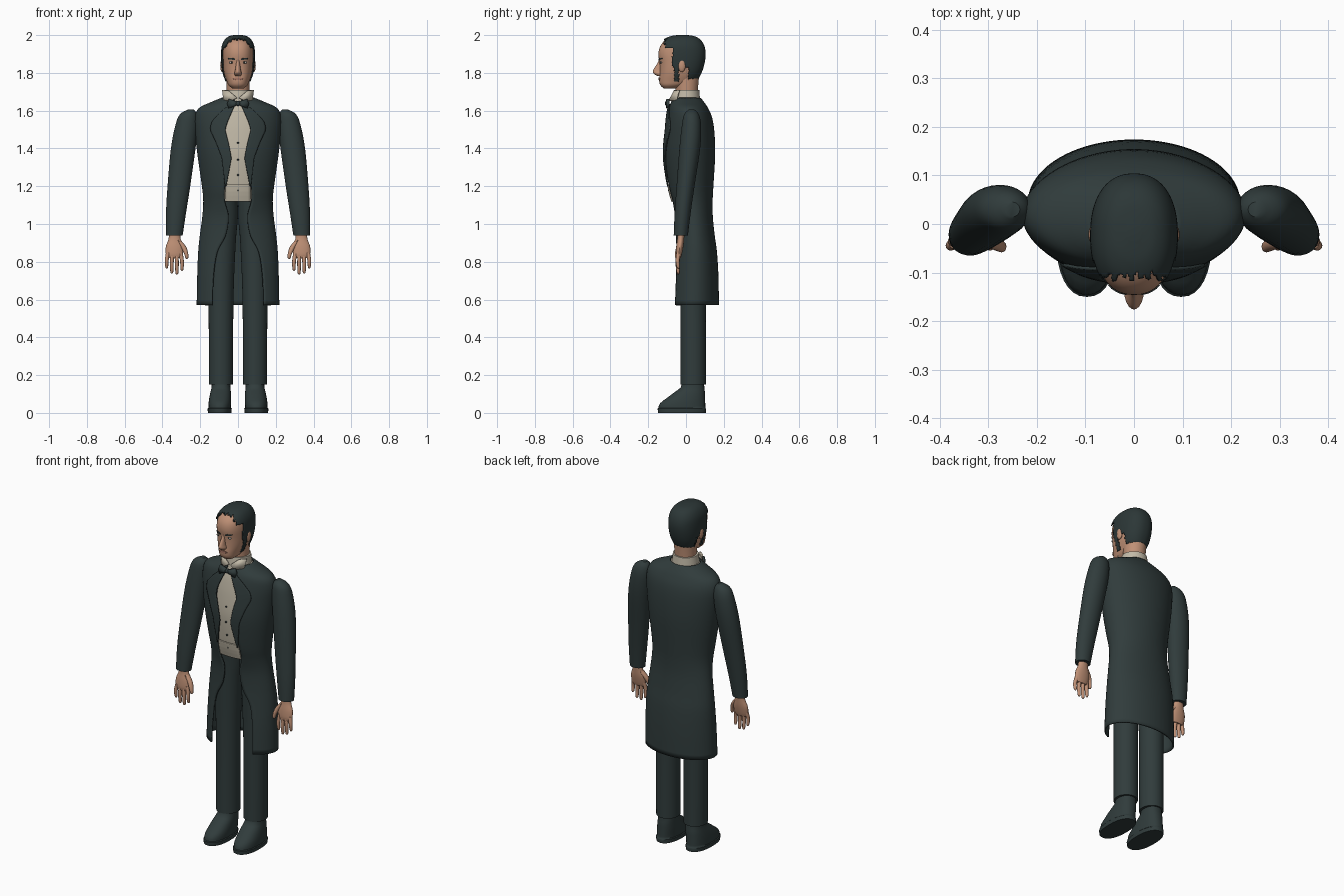
import bpy, bmesh, math
from math import sin, cos, pi

cube = bpy.data.objects.get("Cube")
if cube:
    bpy.data.objects.remove(cube, do_unlink=True)


def material(name, r, g, b):
    m = bpy.data.materials.new(name)
    m.use_nodes = True
    m.diffuse_color = (r, g, b, 1)
    m.node_tree.nodes["Principled BSDF"].inputs["Base Color"].default_value = (r, g, b, 1)
    return m


CLOTH = material("dark cloth", .03, .045, .045)
HAIR = material("dark hair", .025, .038, .038)
SKIN = material("skin", .52, .28, .18)
LIPS = material("lips", .36, .17, .12)
LINEN = material("linen", .54, .49, .39)
EYE = material("eye white", .5, .45, .4)


def finish(name, bm, mat, thick=0, angle=40):
    """Turn a bmesh into a smooth shaded object, optionally thickened."""
    bmesh.ops.recalc_face_normals(bm, faces=bm.faces)
    me = bpy.data.meshes.new(name)
    bm.to_mesh(me)
    bm.free()
    me.materials.append(mat)
    ob = bpy.data.objects.new(name, me)
    bpy.context.collection.objects.link(ob)
    bpy.ops.object.select_all(action="DESELECT")
    ob.select_set(True)
    bpy.context.view_layer.objects.active = ob
    bpy.ops.object.shade_smooth_by_angle(angle=math.radians(angle))
    if thick:
        mod = ob.modifiers.new("thickness", "SOLIDIFY")
        mod.thickness, mod.offset = thick, 0
    return ob


def smooth(keys, sub=4):
    """Catmull-Rom refinement of a list of equal-length keys."""
    out = []
    for i in range(len(keys) - 1):
        a, b, c, d = (keys[min(max(i + k, 0), len(keys) - 1)] for k in (-1, 0, 1, 2))
        for s in range(sub):
            t = s / sub
            out.append([q + t / 2 * (r - p + t * (2*p - 5*q + 4*r - w + t * (3*q - p - 3*r + w)))
                        for p, q, r, w in zip(a, b, c, d)])
    return out + [list(keys[-1])]


def at(rows, z):
    """Linear lookup in rows sorted by their first entry, z."""
    rows = sorted(rows)
    for a, b in zip(rows, rows[1:]):
        if z <= b[0]:
            t = max(0, (z - a[0]) / (b[0] - a[0]))
            return [p + (q - p) * t for p, q in zip(a, b)]
    return rows[-1]


def power(v, p):
    return math.copysign(abs(v) ** (2 / p), v)


def loft(name, keys, mat, n=32, p=2, side=1, sub=4, keep=None, thick=0):
    """Stack of rounded rings (z, centre x, half width, front y, back y[, front gap])."""
    bm = bmesh.new()
    rings = []
    for z, cx, rx, yf, yb, *gap in smooth(keys, sub):
        start = math.asin(min(gap[0] / rx, .95)) if gap else 0
        count = n + 1 if gap else n
        ring = []
        for i in range(count):
            a = start + (2 * pi - 2 * start) * i / n
            ring.append(bm.verts.new((side * (cx + rx * power(sin(a), p)),
                                      (yf + yb) / 2 - (yb - yf) / 2 * power(cos(a), p), z)))
        rings.append(ring)
    is_open = len(rings[0]) > n
    for lo, hi in zip(rings, rings[1:]):
        for i in range(n):
            j = i + 1 if is_open else (i + 1) % n
            bm.faces.new((lo[i], lo[j], hi[j], hi[i]))
    if not is_open:
        bm.faces.new(rings[0])
        bm.faces.new(rings[-1])
    if keep:
        gone = [f for f in bm.faces if not keep(f.calc_center_median())]
        bmesh.ops.delete(bm, geom=gone, context="FACES")
    return finish(name, bm, mat, thick)


def front_y(keys, x, z, p=2):
    """Front surface depth of a loft at x, z."""
    _, cx, rx, yf, yb, *_ = at(smooth(keys), z)
    u = min(abs(x - cx) / rx, 1)
    return (yf + yb) / 2 - (yb - yf) / 2 * (1 - u ** p) ** (1 / p)


def drape(name, rows, keys, mat, lift, side=1, p=2, cols=8, steps=24, thick=.006):
    """Thin plate lying on a loft; rows are (z, inner x, outer x)."""
    bm = bmesh.new()
    top, bottom = max(rows)[0], min(rows)[0]
    grid = []
    for k in range(steps + 1):
        z, a, b = at(rows, bottom + (top - bottom) * k / steps)
        xs = [a + (b - a) * i / cols for i in range(cols + 1)]
        grid.append([bm.verts.new((side * x, front_y(keys, x, z, p) - lift, z)) for x in xs])
    for lo, hi in zip(grid, grid[1:]):
        for i in range(cols):
            bm.faces.new((lo[i], lo[i + 1], hi[i + 1], hi[i]))
    return finish(name, bm, mat, thick)


def plate(name, points, mat, thick, side=1):
    """Flat polygon given as (x, y, z) points, thickened."""
    bm = bmesh.new()
    bm.faces.new([bm.verts.new((side * x, y, z)) for x, y, z in points])
    return finish(name, bm, mat, thick)


def ball(name, loc, size, mat):
    bm = bmesh.new()
    bmesh.ops.create_uvsphere(bm, u_segments=16, v_segments=10, radius=1)
    for v in bm.verts:
        v.co = [c + s * o for c, s, o in zip(loc, size, v.co)]
    return finish(name, bm, mat)


# Tailcoat: open at the front, hem at knee height
coat = [(.57, 0, .215, -.083, .17, .135), (.72, 0, .212, -.075, .168, .13),
        (.85, 0, .207, -.062, .16, .11), (.94, 0, .198, -.056, .148, .065),
        (1.04, 0, .185, -.058, .138, .05), (1.12, 0, .18, -.075, .137, .07),
        (1.2, 0, .187, -.095, .141, .07), (1.36, 0, .21, -.113, .15, .05),
        (1.48, 0, .223, -.108, .147, .07), (1.56, 0, .225, -.098, .135, .055),
        (1.61, 0, .205, -.088, .114, .035), (1.64, 0, .145, -.078, .095, .02),
        (1.665, 0, .085, -.065, .075, .02)]
loft("tailcoat", coat, CLOTH, n=64, thick=.008)

# Shirt and waistcoat inside the coat
shirt = [(z, 0, rx - .012, yf + .006, yb - .012) for z, _, rx, yf, yb, _ in coat if z > 1.1]
loft("shirt", shirt, LINEN, n=48)
drape("waistcoat_front", [(1.12, -.068, .068), (1.21, -.066, .066)], shirt, LINEN, .006)
for z in (1.18, 1.26, 1.34, 1.43):
    ball("shirt_button", (0, front_y(shirt, 0, z) - .006, z), (.005, .005, .005), CLOTH)

# Collar with wings, bow tie
loft("collar", [(1.64, 0, .078, -.072, .076), (1.675, 0, .074, -.068, .073),
                (1.71, 0, .07, -.064, .07)], LINEN, n=40)
ball("bow_knot", (0, -.1, 1.638), (.013, .012, .014), CLOTH)

lapel = [(1.2, .062, .068), (1.35, .034, .085), (1.43, .05, .115), (1.5, .068, .148),
         (1.54, .055, .14), (1.585, .036, .1), (1.635, .014, .04)]
sleeve = [(.94, .337, .044, -.065, .01), (1.06, .328, .053, -.06, .025),
          (1.2, .313, .06, -.05, .045), (1.4, .29, .065, -.035, .075),
          (1.52, .272, .06, -.022, .08), (1.58, .262, .046, -.01, .068), (1.606, .25, .015, .015, .045)]
trouser = [(.15, .09, .064, -.03, .105), (.6, .09, .066, -.03, .105),
           (.9, .088, .076, -.035, .11), (1.03, .084, .083, -.038, .11), (1.12, .08, .078, -.045, .1)]
shoe = [(0, .097, .062, -.148, .105), (.022, .097, .064, -.15, .106), (.026, .097, .06, -.146, .103),
        (.05, .096, .06, -.138, .102), (.08, .094, .058, -.1, .101), (.11, .092, .054, -.06, .1),
        (.135, .09, .05, -.028, .097), (.17, .09, .048, -.02, .095)]
palm = [(.95, .335, .03, -.045, -.008), (.92, .336, .032, -.046, -.01),
        (.88, .336, .046, -.052, -.014), (.84, .337, .045, -.054, -.022), (.82, .337, .036, -.05, -.028)]
thumb = [(.915, .315, .012, -.045, -.015), (.88, .29, .015, -.052, -.022),
         (.845, .275, .011, -.058, -.032), (.822, .271, .008, -.057, -.038), (.815, .271, .003, -.05, -.044)]

for side, label in ((1, "left"), (-1, "right")):
    drape(label + "_lapel", lapel, coat, CLOTH, .009, side)
    loft(label + "_sleeve", sleeve, CLOTH, side=side)
    loft(label + "_trouser_leg", trouser, CLOTH, side=side)
    loft(label + "_shoe", shoe, CLOTH, p=2.3, side=side, sub=2)
    # Hands
    loft(label + "_palm", palm, SKIN, n=20, side=side)
    loft(label + "_thumb", thumb, SKIN, n=12, side=side)
    for i, tip in enumerate((.752, .733, .738, .765)):
        x, root = .304 + .022 * i, .85
        spread = x + (i - 1.5) * .005
        mid = (root + tip) / 2
        loft(label + "_finger", [(root, x, .011, -.051, -.026), (mid, spread, .01, -.055, -.034),
                                 (tip + .01, spread, .008, -.05, -.033),
                                 (tip, spread, .003, -.044, -.037)], SKIN, n=12, side=side)
    # Collar wing and bow loop
    plate(label + "_collar_wing", [(.004, -.078, 1.668), (.035, -.09, 1.653), (.076, -.05, 1.652),
                                   (.083, -.035, 1.708), (.05, -.062, 1.706)], LINEN, .006, side)
    plate(label + "_bow_loop", [(0, -.1, 1.63), (.05, -.096, 1.612), (.057, -.094, 1.637),
                                (.048, -.096, 1.662), (0, -.1, 1.647)], CLOTH, .016, side)

# Neck and head
HEAD_P = 2.3
head = [(1.718, 0, .03, -.118, -.05), (1.735, 0, .05, -.136, 0), (1.76, 0, .061, -.142, .05),
        (1.8, 0, .074, -.139, .074), (1.85, 0, .08, -.14, .089), (1.9, 0, .081, -.146, .094),
        (1.94, 0, .076, -.137, .086), (1.97, 0, .061, -.112, .066), (1.987, 0, .038, -.075, .035),
        (1.993, 0, .008, -.03, -.01)]
loft("neck", [(1.62, 0, .06, -.05, .06), (1.7, 0, .06, -.055, .062), (1.79, 0, .062, -.06, .07)], SKIN)
loft("head", head, SKIN, n=48, p=HEAD_P)


def hair_region(c):
    a = math.atan2(c.x, -c.y)
    jag = .006 * sin(a * 41) + .004 * sin(a * 23)
    if c.z < 1.83:
        return c.y > .012 + jag and c.z > 1.765 + jag or abs(c.y + .05) < .012
    return c.y > (-.072 if c.z < 1.93 else -.108) + jag


# Hair cap with a ragged hairline
hair = [(z + .005, cx, rx + .006, yf - .004, yb + .007) for z, cx, rx, yf, yb in head]
loft("hair", hair, HAIR, n=120, p=HEAD_P, sub=8, thick=.006,
     keep=lambda c: c.z > 1.755 and hair_region(c))

# Face
loft("nose", [(1.878, 0, .009, -.142, -.11), (1.855, 0, .01, -.149, -.11), (1.815, 0, .015, -.174, -.11),
              (1.797, 0, .02, -.172, -.11), (1.783, 0, .015, -.15, -.11)], SKIN, n=20)
drape("mouth", [(1.762, -.01, .01), (1.768, -.027, .027), (1.776, -.012, .012)],
      head, LIPS, .002, p=HEAD_P, thick=.004)
brow = [(1.868, .016, .02), (1.873, .015, .052), (1.879, .03, .05)]
for side, label in ((1, "left"), (-1, "right")):
    eye_y = front_y(head, .034, 1.855, HEAD_P)
    ball(label + "_eye", (side * .034, eye_y + .002, 1.855), (.014, .005, .006), EYE)
    ball(label + "_iris", (side * .033, eye_y - .002, 1.855), (.005, .003, .005), HAIR)
    drape(label + "_brow", brow, head, HAIR, .002, side, p=HEAD_P, thick=.004)
    ball(label + "_ear", (side * .083, -.022, 1.838), (.011, .02, .034), SKIN)
